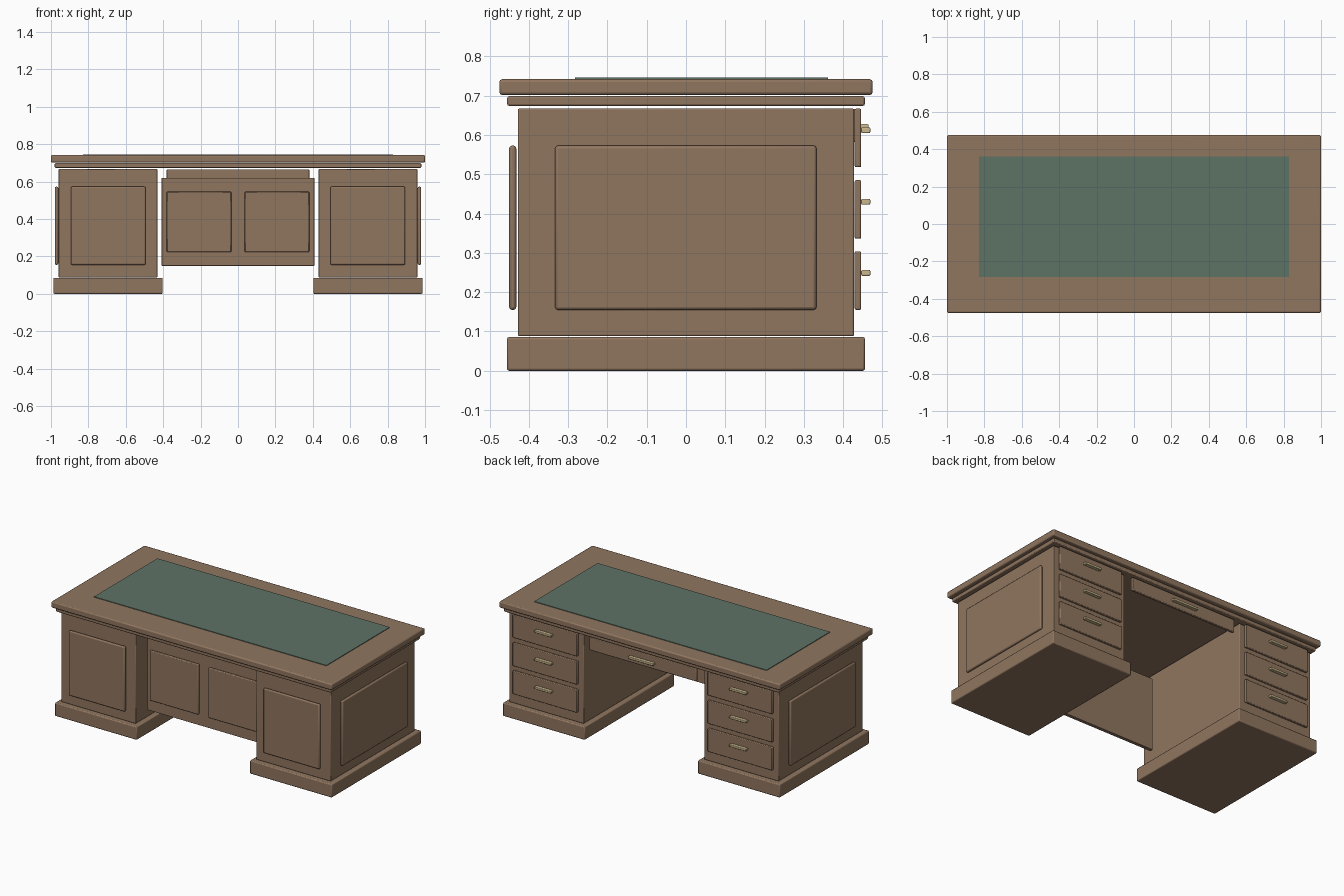
import bpy

if "Cube" in bpy.data.objects:
    bpy.data.objects.remove(bpy.data.objects["Cube"])


def material(name, rgb):
    m = bpy.data.materials.new(name)
    m.diffuse_color = (*rgb, 1)
    m.use_nodes = True
    m.node_tree.nodes["Principled BSDF"].inputs["Base Color"].default_value = m.diffuse_color
    return m


WOOD = material("wood", (0.28, 0.18, 0.115))
LEATHER = material("leather", (0.11, 0.17, 0.13))
BRASS = material("brass", (0.60, 0.48, 0.27))


def box(name, x, y, z, mat=WOOD, bevel=0.004):
    """Bevelled box from (min, max) ranges."""
    bpy.ops.mesh.primitive_cube_add(
        size=1, location=[(a + b) / 2 for a, b in (x, y, z)])
    o = bpy.context.object
    o.name = name
    o.scale = [b - a for a, b in (x, y, z)]
    bpy.ops.object.transform_apply(location=False, rotation=False, scale=True)
    o.data.materials.append(mat)
    if bevel:
        b = o.modifiers.new("bevel", 'BEVEL')
        b.width = bevel
        b.segments = 2
    bpy.ops.object.shade_smooth_by_angle()
    return o


def span(s, a, b):
    """Range a..b mirrored to side s."""
    return tuple(sorted((s * a, s * b)))


def handle(name, cx, y, cz, length):
    box(name, (cx - length / 2, cx + length / 2), (y, y + 0.023),
        (cz - 0.0075, cz + 0.0075), BRASS, 0.003)


# Top slab, moulding below it and inlaid writing surface
box("desk_top", (-1, 1), (-0.475, 0.475), (0.702, 0.742), bevel=0.007)
box("top_moulding", (-0.98, 0.98), (-0.455, 0.455), (0.674, 0.699), bevel=0.005)
box("writing_surface", (-0.828, 0.828), (-0.283, 0.362), (0.738, 0.746), LEATHER, 0)

for side, s in (("left", -1), ("right", 1)):
    # Pedestal on its plinth
    box(side + "_plinth", span(s, 0.403, 0.987), (-0.456, 0.456), (0, 0.086), bevel=0.006)
    box(side + "_pedestal", span(s, 0.43, 0.96), (-0.428, 0.428), (0.088, 0.667))
    # Raised panels on the outer side and the front
    box(side + "_side_panel", span(s, 0.961, 0.979), (-0.333, 0.332), (0.155, 0.573), bevel=0.007)
    box(side + "_front_panel", span(s, 0.494, 0.894), (-0.45, -0.432), (0.155, 0.573), bevel=0.007)
    # Three drawers with handles
    for i, z in enumerate((0.155, 0.336, 0.518)):
        box(f"{side}_drawer_{i + 1}", span(s, 0.465, 0.925), (0.429, 0.446), (z, z + 0.149))
        handle(f"{side}_drawer_handle_{i + 1}", s * 0.695, 0.446, z + 0.094, 0.12)
    # Raised panel on the modesty board
    box(side + "_modesty_panel", span(s, 0.036, 0.381), (-0.355, -0.338), (0.223, 0.546), bevel=0.005)

# Modesty board across the kneehole
box("modesty_board", (-0.408, 0.408), (-0.34, -0.318), (0.15, 0.62), bevel=0.002)

# Centre drawer
box("centre_drawer", (-0.381, 0.381), (0.424, 0.442), (0.582, 0.666))
handle("centre_drawer_handle", 0, 0.442, 0.62, 0.18)
